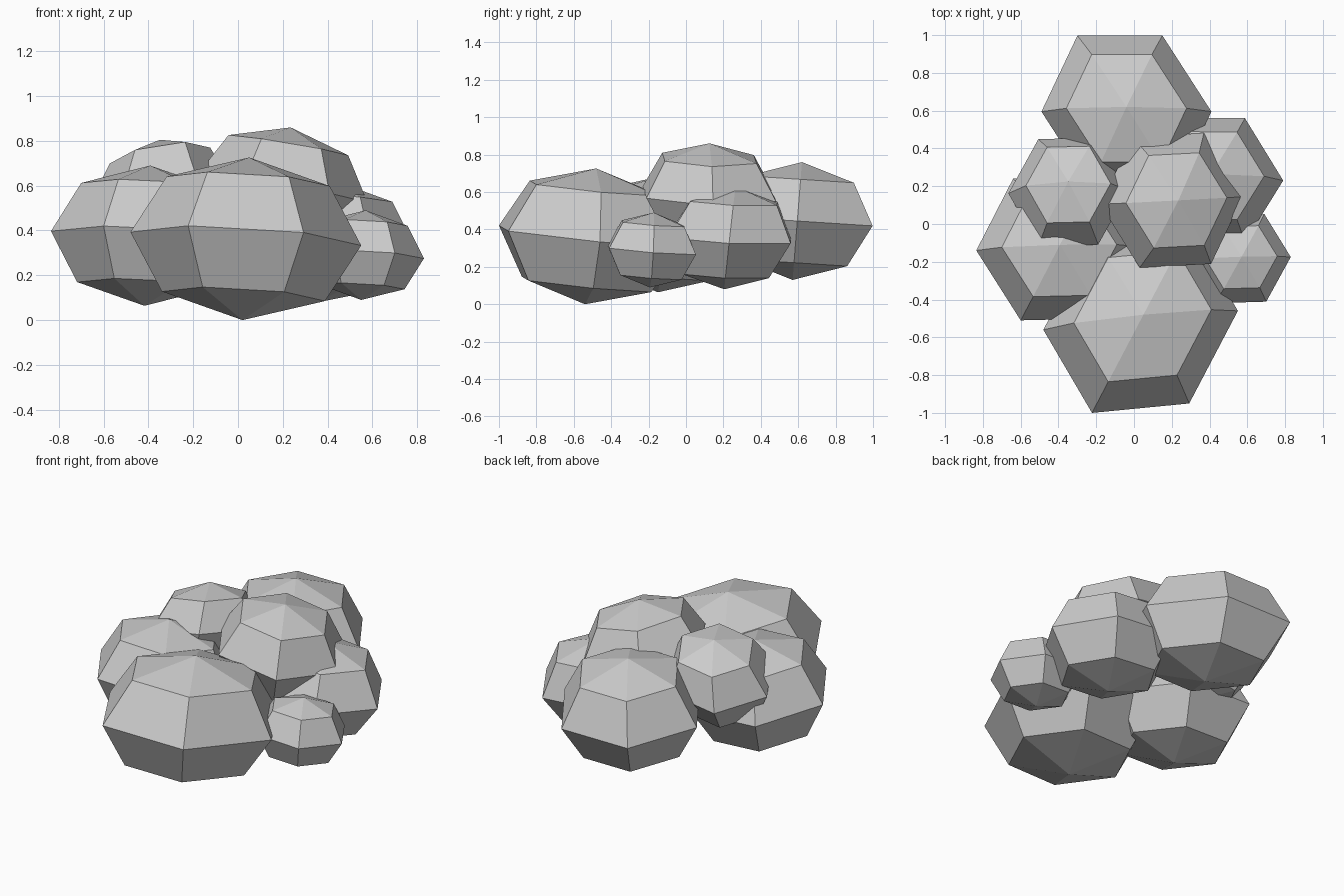
import bpy, bmesh, math
from mathutils import Matrix, Vector

if "Cube" in bpy.data.objects:
    bpy.data.objects.remove(bpy.data.objects["Cube"])


def boulder(name, centre, side, back, up):
    """Six-sided, four-ring faceted ball stretched along three slightly skewed half-axes."""
    bm = bmesh.new()
    bmesh.ops.create_uvsphere(bm, u_segments=6, v_segments=4, radius=1)
    # put a corner of the hexagon on the x axis
    if max(v.co.x for v in bm.verts) < 0.95:
        bmesh.ops.rotate(bm, verts=bm.verts, matrix=Matrix.Rotation(math.pi / 2, 3, 'Z'))
    axes = Matrix((side, back, up)).transposed()
    for v in bm.verts:
        v.co = axes @ v.co
    bmesh.ops.recalc_face_normals(bm, faces=bm.faces)
    mesh = bpy.data.meshes.new(name)
    bm.to_mesh(mesh)
    bm.free()
    obj = bpy.data.objects.new(name, mesh)
    obj.location = Vector(centre)
    bpy.context.collection.objects.link(obj)


# large lobes: front, back, left
boulder("front_lobe", (0.035, -0.51, 0.363), (0.515, 0.05, -0.03), (0, 0.537, -0.05), (0.015, 0.03, 0.363))
boulder("back_lobe", (-0.04, 0.595, 0.445), (0.45, 0, 0), (-0.04, 0.465, -0.03), (0, 0.025, 0.315))
boulder("left_lobe", (-0.405, -0.13, 0.377), (0.43, 0.01, -0.02), (-0.023, 0.433, -0.038), (0.013, 0.02, 0.313))
# raised lobes on top
boulder("top_right_lobe", (0.2, 0.125, 0.59), (0.378, 0.02, -0.064), (-0.022, 0.4, -0.01), (0.035, 0, 0.27))
boulder("top_left_lobe", (-0.348, 0.17, 0.565), (0.317, 0.008, 0.05), (0, 0.327, -0.07), (0, 0.055, 0.24))
# smaller lobes on the right
boulder("right_lobe", (0.385, 0.235, 0.355), (0.405, -0.005, -0.03), (0, 0.378, -0.017), (0.025, 0.03, 0.275))
boulder("small_right_lobe", (0.56, -0.183, 0.29), (0.27, 0.008, -0.015), (-0.006, 0.268, -0.02), (0.01, 0.01, 0.2))
